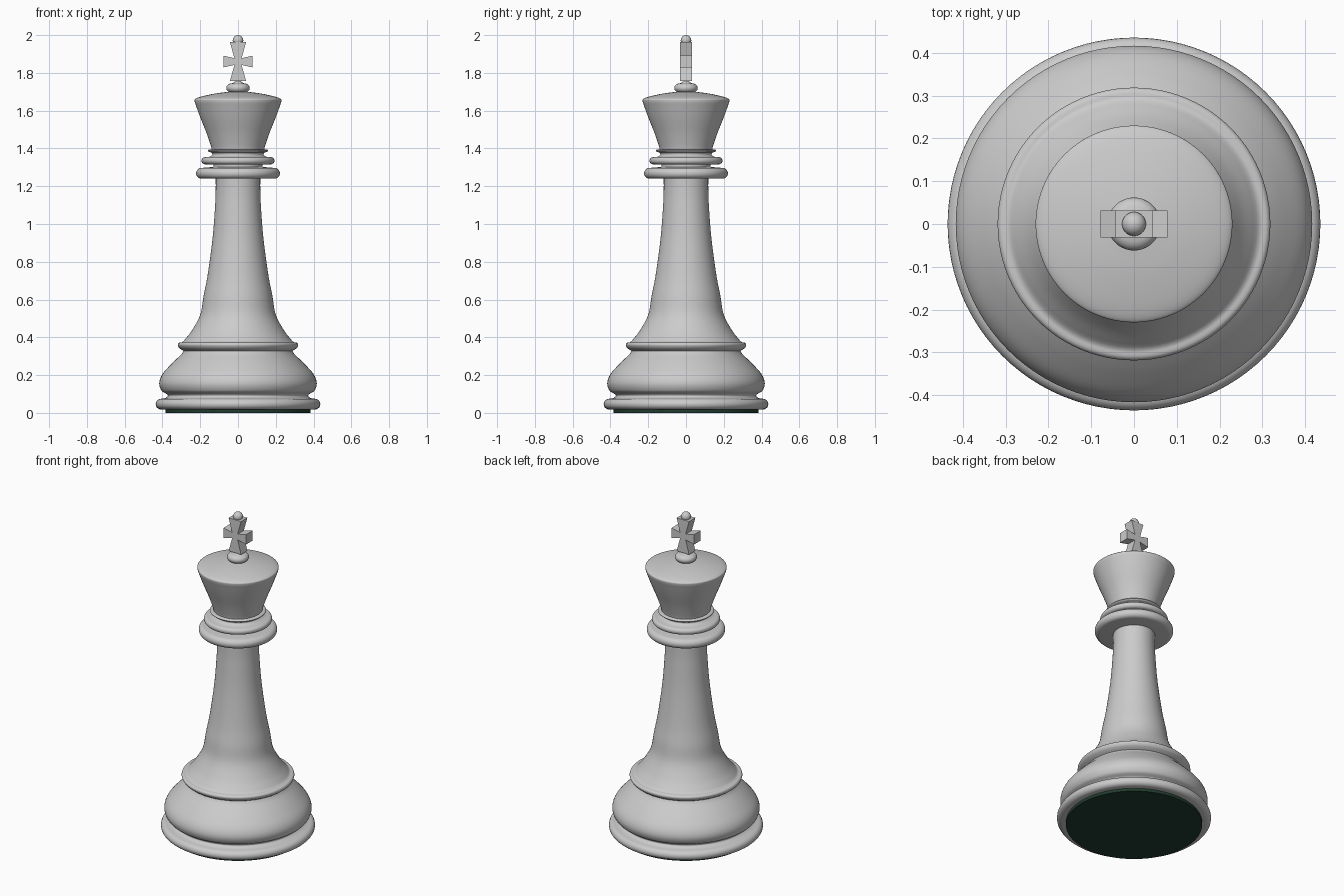
import bpy, bmesh, math
from mathutils import Vector

if "Cube" in bpy.data.objects:
    bpy.data.objects.remove(bpy.data.objects["Cube"])

SEG = 96


def curve(pts, n=6):
    """Smooth Catmull-Rom run of (radius, height) points."""
    p = [Vector(q) for q in pts]
    p = [2 * p[0] - p[1]] + p + [2 * p[-1] - p[-2]]
    out = []
    for a, b, c, d in zip(p, p[1:], p[2:], p[3:]):
        for i in range(n):
            t = i / n
            out.append(0.5 * (2 * b + (c - a) * t + (2 * a - 5 * b + 4 * c - d) * t * t
                              + (3 * b - a - 3 * c + d) * t ** 3))
    return [tuple(v) for v in out] + [tuple(pts[-1])]


def bead(r, z0, z1, depth=None, n=10):
    """Rounded rim whose outermost radius is r."""
    h = (z1 - z0) / 2
    depth = depth or h
    angles = [math.pi * (i / n - 0.5) for i in range(n + 1)]
    return [(r - depth + depth * math.cos(a), z0 + h + h * math.sin(a)) for a in angles]


def finish(name, bm, angle=35):
    bmesh.ops.recalc_face_normals(bm, faces=bm.faces)
    me = bpy.data.meshes.new(name)
    bm.to_mesh(me)
    bm.free()
    ob = bpy.data.objects.new(name, me)
    bpy.context.collection.objects.link(ob)
    bpy.ops.object.select_all(action='DESELECT')
    ob.select_set(True)
    bpy.context.view_layer.objects.active = ob
    bpy.ops.object.shade_smooth_by_angle(angle=math.radians(angle))
    return ob


def lathe(name, profile):
    """Turn a profile around z, closing it on the axis at both ends."""
    bm = bmesh.new()
    pts = [(0, profile[0][1])] + list(profile) + [(0, profile[-1][1])]
    vs = [bm.verts.new((max(r, 0), 0, z)) for r, z in pts]
    es = [bm.edges.new(e) for e in zip(vs, vs[1:])]
    bmesh.ops.spin(bm, geom=vs + es, cent=(0, 0, 0), axis=(0, 0, 1),
                   angle=2 * math.pi, steps=SEG, use_merge=True)
    bmesh.ops.remove_doubles(bm, verts=bm.verts, dist=1e-5)
    return finish(name, bm)


# felt pad under the foot
felt = lathe("felt_pad", [(0.385, 0), (0.385, 0.02)])
green = bpy.data.materials.new("dark_green_felt")
green.diffuse_color = (0.015, 0.045, 0.028, 1)
green.use_nodes = True
green.node_tree.nodes["Principled BSDF"].inputs["Base Color"].default_value = green.diffuse_color
felt.data.materials.append(green)

# foot rim, rounded base, waist ring and tapering stem
base = bead(0.436, 0.018, 0.075, 0.03)
base += curve([(0.385, 0.078), (0.372, 0.088), (0.378, 0.1), (0.405, 0.118), (0.417, 0.158),
               (0.40, 0.205), (0.35, 0.262), (0.302, 0.308), (0.287, 0.328)])
base += curve([(0.30, 0.335), (0.312, 0.345), (0.319, 0.36), (0.312, 0.371), (0.296, 0.374)], 4)
base += curve([(0.288, 0.38), (0.245, 0.435), (0.20, 0.52), (0.182, 0.62), (0.16, 0.735),
               (0.134, 0.93), (0.121, 1.10), (0.118, 1.18), (0.118, 1.25)])
lathe("base_and_stem", base)

# stacked collars
collar = bead(0.222, 1.24, 1.297)
collar += [(0.13, 1.302), (0.13, 1.314)]
collar += bead(0.193, 1.316, 1.354)
collar += curve([(0.15, 1.356), (0.136, 1.366), (0.14, 1.378)], 4)
collar += bead(0.159, 1.381, 1.395, 0.01, 6)
lathe("collar", collar)

# flared crown with a gently domed top
crown = curve([(0.138, 1.39), (0.144, 1.415), (0.166, 1.48), (0.198, 1.56), (0.22, 1.62),
               (0.2295, 1.65), (0.225, 1.663), (0.19, 1.676), (0.12, 1.691), (0.05, 1.70)])
lathe("crown", crown)

# finial button
lathe("finial_button", [(0.045, 1.69)] + bead(0.062, 1.695, 1.745, 0.03)
      + curve([(0.028, 1.746), (0.012, 1.758)], 3))

# flared cross
quarter = [(0.019, 1.878), (0.043, 1.963)]
lower = [(0.043, 1.756), (0.019, 1.842)]
arm = [(0.078, 1.829), (0.078, 1.891)]
right = lower + arm + quarter
outline = right + [(-x, z) for x, z in reversed(right)]
bm = bmesh.new()
face = bm.faces.new([bm.verts.new((x, -0.031, z)) for x, z in outline])
ext = bmesh.ops.extrude_face_region(bm, geom=[face], use_keep_orig=True)
bmesh.ops.translate(bm, vec=(0, 0.062, 0),
                    verts=[v for v in ext["geom"] if isinstance(v, bmesh.types.BMVert)])
finish("cross", bm, 20)

# ball on top
bm = bmesh.new()
bmesh.ops.create_uvsphere(bm, u_segments=32, v_segments=16, radius=0.028)
bmesh.ops.translate(bm, vec=(0, 0, 1.972), verts=bm.verts)
finish("top_ball", bm)
